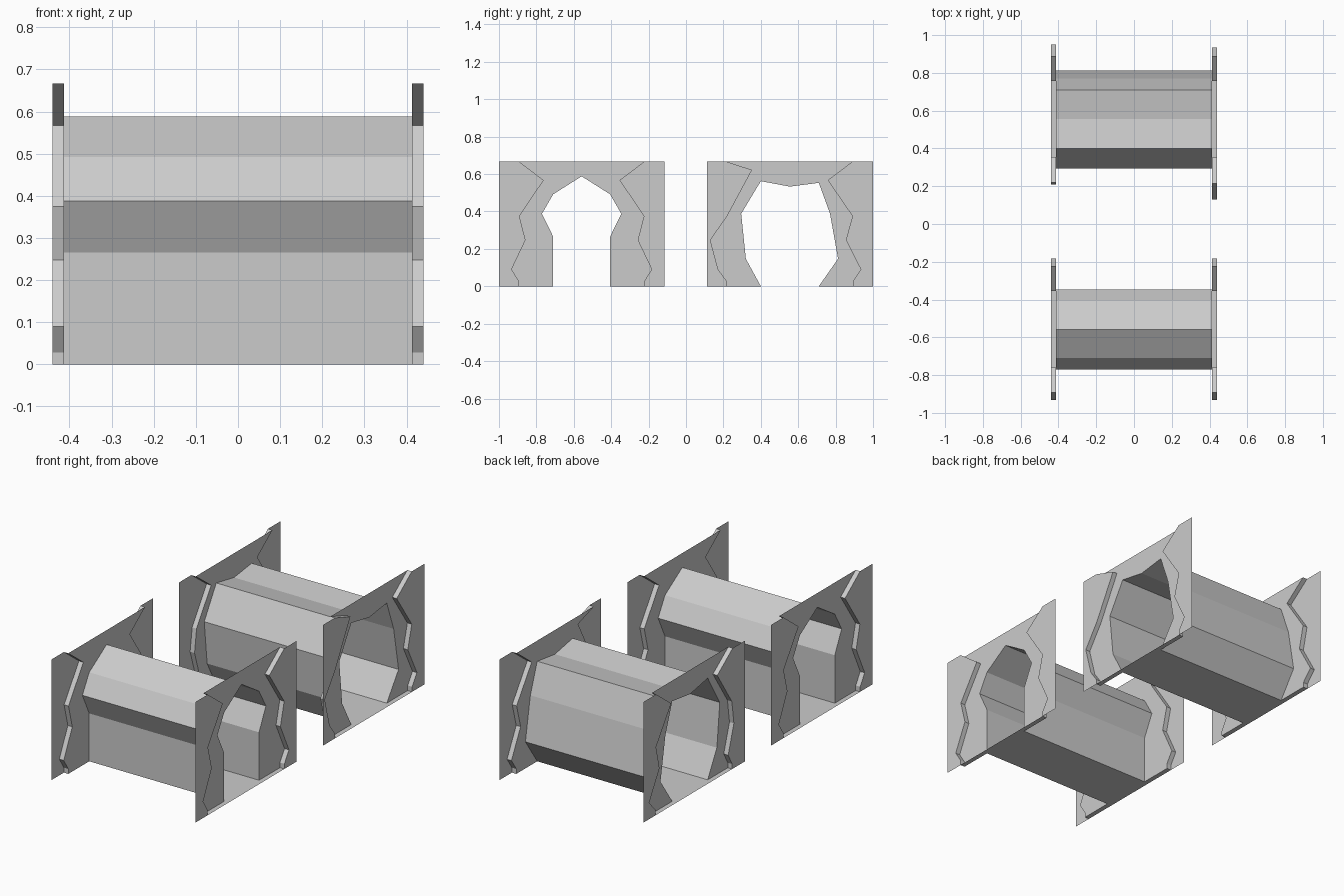
import bpy, bmesh

if "Cube" in bpy.data.objects:
    bpy.data.objects.remove(bpy.data.objects["Cube"])

X_IN, X_OUT, TOP = 0.413, 0.44, 0.667

# Heights shared by every rocky ledge, from top to ground
LEDGE_Z = [TOP, 0.567, 0.375, 0.247, 0.09, 0.028, 0]


def make(name, faces):
    """Build one flat-shaded mesh object from a list of point loops."""
    bm = bmesh.new()
    for pts in faces:
        bm.faces.new([bm.verts.new(p) for p in pts])
    bmesh.ops.remove_doubles(bm, verts=bm.verts, dist=0.0005)
    bmesh.ops.triangulate(bm, faces=[f for f in bm.faces if len(f.verts) > 4])
    bmesh.ops.recalc_face_normals(bm, faces=bm.faces)
    me = bpy.data.meshes.new(name)
    bm.to_mesh(me)
    bm.free()
    bpy.context.collection.objects.link(bpy.data.objects.new(name, me))


def at(x, pts):
    return [(x, y, z) for y, z in pts]


def band(x0, x1, pts):
    """Strip of quads sweeping a profile between two x positions."""
    return [at(x0, (a, b)) + at(x1, (b, a)) for a, b in zip(pts, pts[1:])]


def ledge(ys, knee_z=None):
    pts = list(zip(ys, LEDGE_Z))
    if knee_z:
        pts[1] = (ys[1], knee_z)
    return pts


def rock_face(name, side, hole, low, high, y0, y1):
    """End wall: outer sheets, stepped ledge and recessed wall around the hole."""
    xi, xo = side * X_IN, side * X_OUT
    step = low + high[::-1]
    faces = [at(xo, [(y0, 0), (y0, TOP)] + low),
             at(xo, [(y1, 0), (y1, TOP)] + high),
             at(xi, low + hole + high[::-1])]
    faces += band(xi, xo, step)
    make(name, faces)


# Arched tunnel: symmetric bore and ledges
c = -0.558
half = [(0.152, 0), (0.152, 0.265), (0.212, 0.388), (0.152, 0.492)]
arch = [(c - d, z) for d, z in half] + [(c, 0.588)] + \
       [(c + d, z) for d, z in half[::-1]]
offsets = [0.335, 0.203, 0.333, 0.3, 0.375, 0.335, 0.335]
low = ledge([c - d for d in offsets])
high = ledge([c + d for d in offsets])
make("arched_tunnel_bore", band(-X_IN, X_IN, arch + arch[:1]))
for side, tag in ((-1, "left"), (1, "right")):
    rock_face("arched_tunnel_face_" + tag, side, arch, low, high, -1, -0.116)

# Cave tunnel: irregular bore, different ledge on each end
cave = [(0.40, 0), (0.32, 0.147), (0.295, 0.388), (0.40, 0.562), (0.555, 0.533),
        (0.71, 0.553), (0.77, 0.388), (0.813, 0.147), (0.71, 0)]
make("cave_tunnel_bore", band(-X_IN, X_IN, cave + cave[:1]))
rock_face("cave_tunnel_face_right", 1, cave,
          ledge([0.215, 0.353, 0.22, 0.13, 0.172, 0.217, 0.217], 0.622),
          ledge([0.89, 0.758, 0.89, 0.855, 0.935, 0.893, 0.893]), 0.113, 1)
rock_face("cave_tunnel_face_left", -1, cave,
          ledge([0.22, 0.355, 0.228, 0.21, 0.26, 0.225, 0.225]),
          ledge([0.89, 0.758, 0.89, 0.86, 0.95, 0.893, 0.893]), 0.113, 1)
